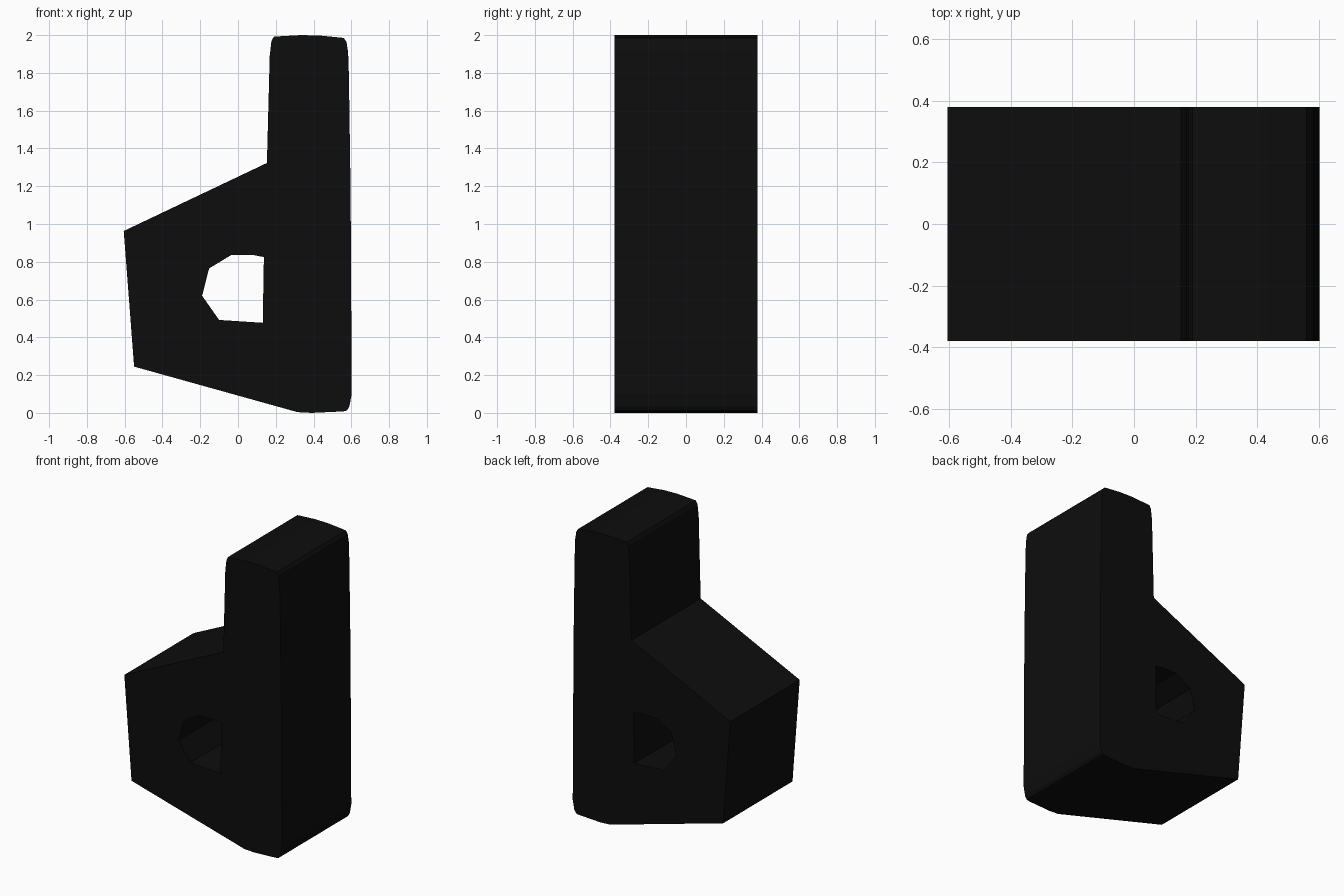
import bpy, bmesh, math

if "Cube" in bpy.data.objects:
    bpy.data.objects.remove(bpy.data.objects["Cube"])

DEPTH = 0.758

# outer profile (x, z): slanted bowl on the left, upright stem on the right
outer = [(-0.605, 0.963), (-0.55, 0.245), (0.315, 0.004), (0.39, 0.0),
         (0.56, 0.008), (0.577, 0.013), (0.59, 0.035), (0.602, 0.10),
         (0.596, 1.18), (0.587, 1.79), (0.583, 1.91), (0.574, 1.965),
         (0.56, 1.985), (0.43, 1.998), (0.33, 2.0), (0.19, 1.992),
         (0.177, 1.968), (0.168, 1.89), (0.153, 1.323)]
# angular opening through the bowl
hole = [(-0.19, 0.62), (-0.153, 0.765), (-0.037, 0.835), (0.075, 0.837),
        (0.137, 0.825), (0.131, 0.477), (-0.10, 0.492)]

black = bpy.data.materials.new("near_black")
black.diffuse_color = (0.004, 0.004, 0.004, 1)
black.use_nodes = True
black.node_tree.nodes["Principled BSDF"].inputs["Base Color"].default_value = black.diffuse_color

# filled profile curve, extruded to full depth
curve = bpy.data.curves.new("slab_profile", 'CURVE')
curve.dimensions = '2D'
curve.fill_mode = 'BOTH'
curve.extrude = DEPTH / 2
for pts in (outer, hole):
    s = curve.splines.new('POLY')
    s.points.add(len(pts) - 1)
    for p, (x, z) in zip(s.points, pts):
        p.co = (x, z, 0, 1)
    s.use_cyclic_u = True
profile = bpy.data.objects.new("slab_profile", curve)
bpy.context.collection.objects.link(profile)
profile.rotation_euler.x = math.pi / 2
bpy.context.view_layer.update()

# turn the curve into a welded, flat-shaded mesh
mesh = bpy.data.meshes.new_from_object(
    profile.evaluated_get(bpy.context.evaluated_depsgraph_get()))
mesh.transform(profile.matrix_world)
bpy.data.objects.remove(profile)
bm = bmesh.new()
bm.from_mesh(mesh)
bmesh.ops.remove_doubles(bm, verts=bm.verts, dist=1e-4)
bmesh.ops.recalc_face_normals(bm, faces=bm.faces)
for f in bm.faces:
    f.smooth = False
    f.material_index = 0
bm.to_mesh(mesh)
bm.free()
mesh.materials.clear()
mesh.materials.append(black)
slab = bpy.data.objects.new("pierced_slab", mesh)
bpy.context.collection.objects.link(slab)
